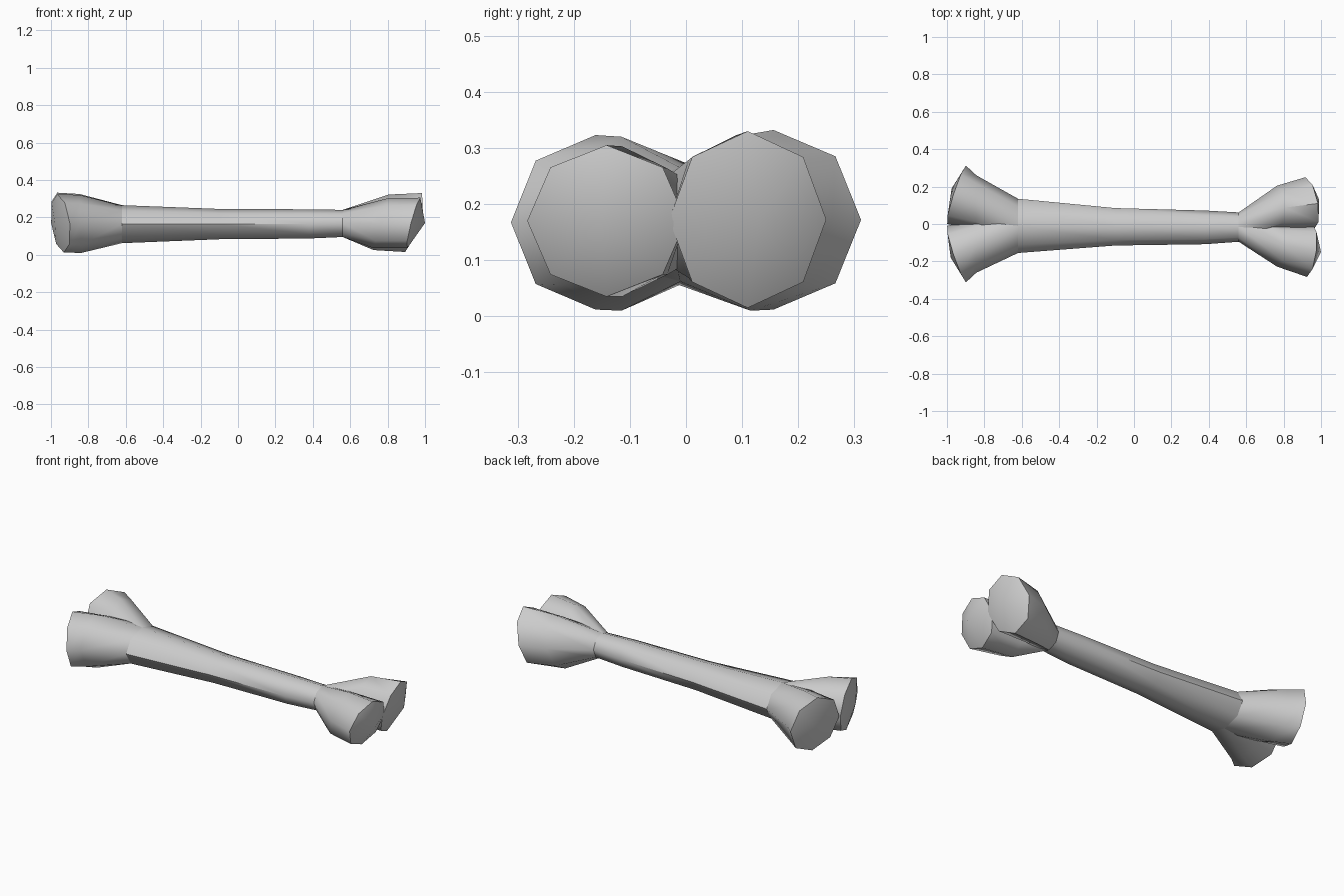
import bpy, bmesh, math

if "Cube" in bpy.data.objects:
    bpy.data.objects.remove(bpy.data.objects["Cube"])

SIDES = 8
bm = bmesh.new()


def ring(outer, inner, top, bottom):
    """Tilted ellipse: outer/inner are (x, y), top/bottom are (x, z)."""
    cx = (outer[0] + inner[0] + top[0] + bottom[0]) / 4
    cy, cz = (outer[1] + inner[1]) / 2, (top[1] + bottom[1]) / 2
    hx, hy = (outer[0] - inner[0]) / 2, (outer[1] - inner[1]) / 2
    vx, vz = (top[0] - bottom[0]) / 2, (top[1] - bottom[1]) / 2
    verts = []
    for i in range(SIDES):
        a = 2 * math.pi * i / SIDES
        c, s = math.cos(a), math.sin(a)
        verts.append(bm.verts.new((cx + c * hx + s * vx, cy + c * hy, cz + s * vz)))
    return verts


def bridge(a, b):
    for i in range(SIDES):
        j = (i + 1) % SIDES
        bm.faces.new((a[i], a[j], b[j], b[i]))


def lobe(neck, mid, end, tip):
    """Flaring knuckle from the shaft end to a domed cap."""
    m, e = ring(*mid), ring(*end)
    bridge(neck, m)
    bridge(m, e)
    t = bm.verts.new(tip)
    for i in range(SIDES):
        bm.faces.new((e[i], e[(i + 1) % SIDES], t))


# Shaft: x, y max, y min, z max, z min
shaft = [ring((x, y1), (x, y0), (x, z1), (x, z0)) for x, y1, y0, z1, z0 in (
    (-0.62, 0.135, -0.155, 0.265, 0.062),
    (-0.10, 0.085, -0.115, 0.245, 0.083),
    (0.38, 0.072, -0.108, 0.243, 0.087),
    (0.56, 0.062, -0.095, 0.240, 0.095))]
for a, b in zip(shaft, shaft[1:]):
    bridge(a, b)

# Knuckles at the wide left end; the two rings are reversed for the front one
# so the shared neck vertices stay aligned
lobe(shaft[0],
     ((-0.82, 0.26), (-0.82, -0.03), (-0.87, 0.325), (-0.86, 0.01)),
     ((-0.90, 0.312), (-1.0, 0.0), (-0.965, 0.332), (-0.93, 0.012)),
     (-0.975, 0.19, 0.175))
lobe(shaft[0],
     ((-0.82, 0.03), (-0.82, -0.26), (-0.87, 0.32), (-0.86, 0.01)),
     ((-1.0, -0.01), (-0.90, -0.312), (-0.965, 0.323), (-0.93, 0.012)),
     (-0.98, -0.18, 0.175))

# Knuckles at the narrow right end
lobe(shaft[3],
     ((0.76, 0.205), (0.76, -0.03), (0.81, 0.322), (0.73, 0.025)),
     ((0.92, 0.25), (0.965, -0.03), (0.98, 0.33), (0.89, 0.015)),
     (0.99, 0.13, 0.17))
lobe(shaft[3],
     ((0.76, 0.0), (0.76, -0.228), (0.81, 0.303), (0.73, 0.035)),
     ((0.96, 0.0), (0.93, -0.283), (0.97, 0.305), (0.90, 0.035)),
     (1.0, -0.15, 0.17))

bmesh.ops.recalc_face_normals(bm, faces=bm.faces)
mesh = bpy.data.meshes.new("bone")
bm.to_mesh(mesh)
bm.free()
bone = bpy.data.objects.new("bone", mesh)
bpy.context.collection.objects.link(bone)
bpy.context.view_layer.objects.active = bone
bone.select_set(True)
bpy.ops.object.shade_smooth_by_angle(angle=math.radians(50))
